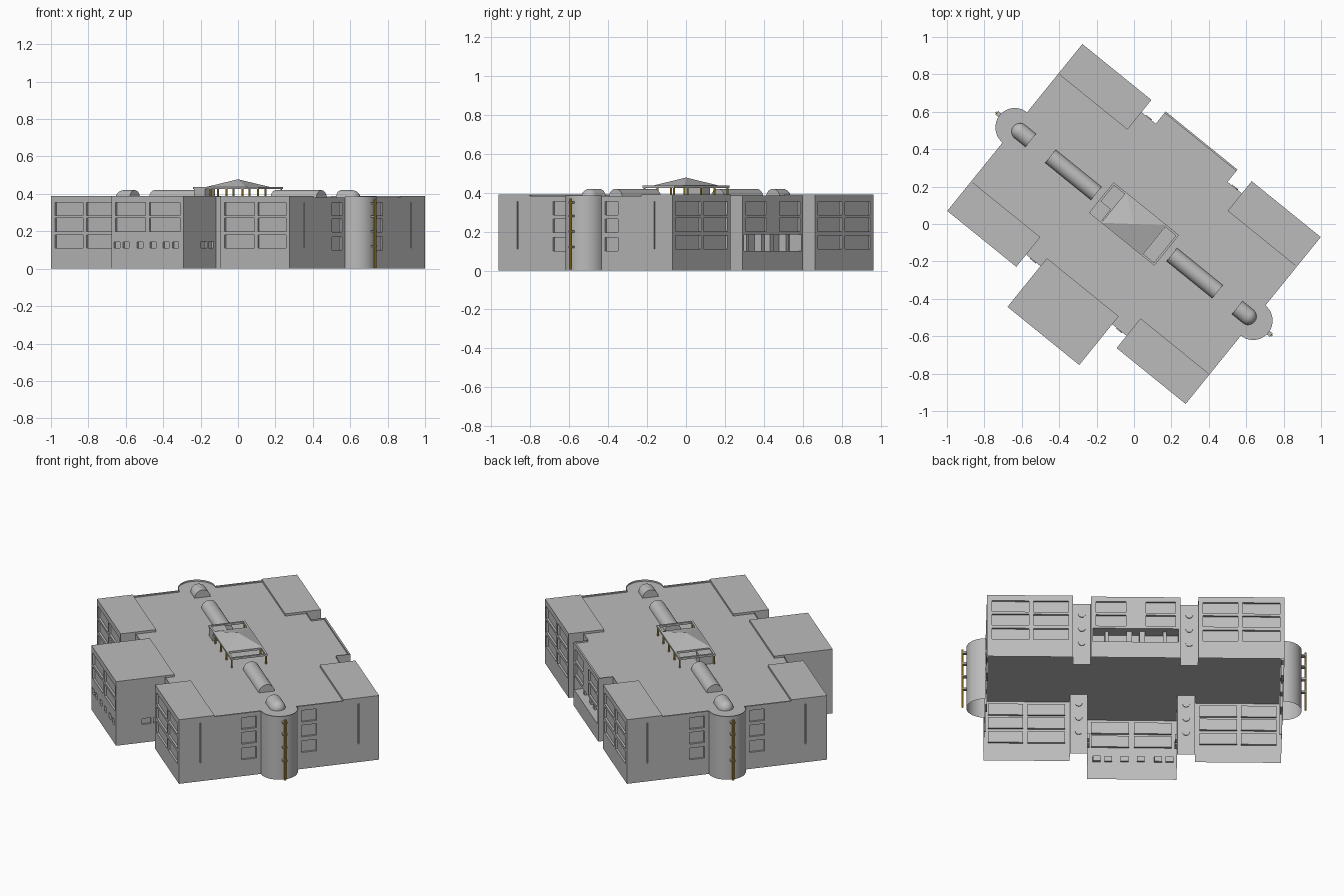
import bpy, bmesh, math
from mathutils import Matrix, Vector

if "Cube" in bpy.data.objects:
    bpy.data.objects.remove(bpy.data.objects["Cube"])

TURN = Matrix.Rotation(math.radians(-39), 4, 'Z')   # whole building is turned in plan
ROOF, TOP = 0.375, 0.39                              # main roof, raised wing roofs
END, WING, MID, NOTCH, BLOCK = 0.82, 0.345, 0.247, 0.49, 0.77
DEEP, STEP, R = 0.574, 0.37, 0.104


def material(name, rgb):
    m = bpy.data.materials.new(name)
    m.use_nodes = True
    m.diffuse_color = (*rgb, 1)
    m.node_tree.nodes["Principled BSDF"].inputs["Base Color"].default_value = (*rgb, 1)
    return m


GREY = material("concrete grey", (0.5, 0.5, 0.5))
YELLOW = material("ochre yellow", (0.62, 0.4, 0.03))


def finish(name, bm, mat=GREY, smooth=False):
    me = bpy.data.meshes.new(name)
    bm.to_mesh(me)
    bm.free()
    me.materials.append(mat)
    ob = bpy.data.objects.new(name, me)
    ob.matrix_world = TURN
    bpy.context.collection.objects.link(ob)
    if smooth:
        bpy.ops.object.select_all(action='DESELECT')
        ob.select_set(True)
        bpy.context.view_layer.objects.active = ob
        bpy.ops.object.shade_smooth_by_angle(angle=math.radians(35))
    return ob


def add_box(bm, lo, hi):
    lo, hi = Vector(lo), Vector(hi)
    m = Matrix.Translation((lo + hi) / 2) @ Matrix.Diagonal((*(hi - lo), 1))
    bmesh.ops.create_cube(bm, size=1, matrix=m)


def add_rod(bm, x, y, z0, z1, r, sides=8):
    bmesh.ops.create_cone(bm, cap_ends=True, segments=sides, radius1=r, radius2=r, depth=z1 - z0,
                          matrix=Matrix.Translation((x, y, (z0 + z1) / 2)))


def add_wall(bm, a, b, top, rects=(), depth=0.012):
    """Wall sheet from a to b with recessed rectangles (s0, s1, z0, z1)."""
    a, b = Vector((*a, 0)), Vector((*b, 0))
    d = (b - a).normalized()
    inward = Vector((-d.y, d.x, 0))

    def quad(*pts):
        bm.faces.new([bm.verts.new(a + d * s + inward * t + Vector((0, 0, z))) for s, z, t in pts])

    ss = sorted({0, (b - a).length, *(s for r in rects for s in r[:2])})
    zs = sorted({0, top, *(z for r in rects for z in r[2:4])})
    for s0, s1 in zip(ss, ss[1:]):
        for z0, z1 in zip(zs, zs[1:]):
            s, z = (s0 + s1) / 2, (z0 + z1) / 2
            if not any(r[0] < s < r[1] and r[2] < z < r[3] for r in rects):
                quad((s0, z0, 0), (s1, z0, 0), (s1, z1, 0), (s0, z1, 0))
    for r in rects:
        t = r[4] if len(r) > 4 else depth
        c = [(r[0], r[2]), (r[1], r[2]), (r[1], r[3]), (r[0], r[3])]
        quad(*[(*p, t) for p in c])
        for p, q in zip(c, c[1:] + c[:1]):
            quad((*p, 0), (*q, 0), (*q, t), (*p, t))


def windows(spans, rows=(0.11, 0.2, 0.285)):
    return [(s0, s1, z, z + 0.07) for s0, s1 in spans for z in rows]


# Outer walls: the right half is listed, then mirrored
wing_win = windows([(0.026, 0.232), (0.256, 0.45)])
slit = 0.12
groove = (slit, slit + 0.006, 0.11, 0.355)
end_rows = (0.1, 0.195, 0.285)
side_win = [(0.15, 0.2, 0.11, 0.145), (0.215, 0.255, 0.11, 0.145)]
half = [
    ((MID, -BLOCK), (MID, -NOTCH), TOP, side_win),
    ((MID, -NOTCH), (WING, -NOTCH), 0.385, []),
    ((WING, -NOTCH), (WING, -DEEP), TOP, []),
    ((WING, -DEEP), (END, -DEEP), TOP, wing_win),
    ((END, -DEEP), (END, -STEP), TOP, [groove]),
    ((END, -STEP), (END, -R), 0.382, windows([(0.155, 0.24)], end_rows)),
    ((END, R), (END, STEP), 0.382, windows([(0.026, 0.111)], end_rows)),
    ((END, STEP), (END, DEEP), TOP, [(0.084, 0.09, 0.11, 0.355)]),
    ((END, DEEP), (WING, DEEP), TOP, wing_win),
    ((WING, DEEP), (WING, NOTCH), TOP, []),
    ((WING, NOTCH), (MID, NOTCH), 0.385, []),
    ((MID, NOTCH), (MID, DEEP), 0.385, []),
]
bm = bmesh.new()
for a, b, top, rects in half:
    add_wall(bm, a, b, top, rects)
    n = (Vector(b) - Vector(a)).length
    add_wall(bm, (-b[0], b[1]), (-a[0], a[1]), top, [(n - r[1], n - r[0], *r[2:]) for r in rects])
# Front block face with small ground-level openings
front = windows([(0.027, 0.233), (0.26, 0.47)], (0.2, 0.285))
front += [(MID + u, MID + u + 0.042, 0.11, 0.142) for u in (-0.23, -0.167, -0.072, 0.018, 0.107, 0.172)]
add_wall(bm, (-MID, -BLOCK), (MID, -BLOCK), TOP, front)
# Back centre face with a deep gallery
back = windows([(0.027, 0.192), (0.302, 0.467)], (0.2, 0.285))
back.append((0.012, 2 * MID - 0.012, 0.1, 0.185, 0.08))
add_wall(bm, (MID, DEEP), (-MID, DEEP), 0.385, back)
finish("outer_walls", bm)

# Gallery piers
bm = bmesh.new()
for u0, u1 in ((-0.05, -0.02), (0.02, 0.05), (-0.17, -0.15), (0.15, 0.17)):
    add_box(bm, (u0, DEEP - 0.08, 0.1), (u1, DEEP - 0.035, 0.185))
finish("gallery_piers", bm)

# Rounded stair towers
arc = [(END + R * math.cos(t), R * math.sin(t))
       for t in (math.pi * (i / 24 - 0.5) for i in range(25))]
bm = bmesh.new()
for k in (1, -1):
    rows = [[bm.verts.new((k * x, y, z)) for x, y in arc] for z in (0, 0.385)]
    for i in range(24):
        bm.faces.new((rows[0][i], rows[0][i + 1], rows[1][i + 1], rows[1][i]))
bmesh.ops.recalc_face_normals(bm, faces=bm.faces)
finish("stair_towers", bm, smooth=True)

# Main roof sheet follows the footprint
right = [(MID, -BLOCK), (MID, -NOTCH), (WING, -NOTCH), (WING, -DEEP), (END, -DEEP)] + arc
right += [(END, DEEP), (WING, DEEP), (WING, NOTCH), (MID, NOTCH), (MID, DEEP)]
outline = right + [(-x, y) for x, y in reversed(right)]
bm = bmesh.new()
bm.faces.new([bm.verts.new((x, y, ROOF)) for x, y in outline])
finish("main_roof", bm)

# Raised roofs over the four wings and the front block
bm = bmesh.new()
for k in (1, -1):
    for j in (1, -1):
        x0, x1 = sorted((k * WING, k * END))
        y0, y1 = sorted((j * STEP, j * DEEP))
        add_box(bm, (x0, y0, ROOF + 0.002), (x1, y1, TOP))
add_box(bm, (-MID, -BLOCK, ROOF + 0.002), (MID, -0.435, TOP))
finish("raised_roofs", bm)

# Low parapet along the back centre and the ends
bm = bmesh.new()
add_box(bm, (-MID, DEEP - 0.01, ROOF), (MID, DEEP, 0.385))
for k in (1, -1):
    for y0, y1 in ((-STEP, -R), (R, STEP)):
        x0, x1 = sorted((k * END, k * (END - 0.01)))
        add_box(bm, (x0, y0, ROOF), (x1, y1, 0.382))
finish("parapets", bm)

# Round portholes in the notches
bm = bmesh.new()
for u in (-0.296, 0.296):
    for v in (-NOTCH, NOTCH):
        for z in (0.14, 0.23, 0.32):
            bmesh.ops.create_cone(bm, cap_ends=True, segments=16, radius1=0.02, radius2=0.02, depth=0.009,
                                  matrix=Matrix.Translation((u, v, z)) @ Matrix.Rotation(math.pi / 2, 4, 'X'))
finish("portholes", bm)


def skylight(name, u0, u1, k, domed):
    """Half-round vault along the ridge, with an optional domed outer end."""
    r, n = 0.045, 16
    prof = [(u0, 1), (u1, 1)]
    if domed:
        prof += [(u1 + r * math.sin(t), math.cos(t)) for t in (i * math.pi / 16 for i in range(1, 8))]
    bm = bmesh.new()
    rings = [[bm.verts.new((k * u, r * s * math.cos(math.pi * i / n), ROOF + r * s * math.sin(math.pi * i / n)))
              for i in range(n + 1)] for u, s in prof]
    for p, q in zip(rings, rings[1:]):
        for i in range(n):
            bm.faces.new((p[i], p[i + 1], q[i + 1], q[i]))
    bm.faces.new(rings[0])
    bm.faces.new(rings[-1])
    bmesh.ops.recalc_face_normals(bm, faces=bm.faces)
    finish(name, bm, smooth=True)


for side, k in (("left", 1), ("right", -1)):
    skylight(side + "_long_skylight", 0.26, 0.575, k, False)
    skylight(side + "_domed_skylight", 0.71, 0.785, k, True)

# Roof pavilion: frame, pyramid, shaft and posts
PU, PV, PI = 0.225, 0.105, 0.14
bm = bmesh.new()
for j in (1, -1):
    y0, y1 = sorted((j * PV, j * (PV - 0.012)))
    add_box(bm, (-PU, y0, 0.425), (PU, y1, 0.437))
    for e in (PU, PI):
        x0, x1 = sorted((j * e, j * (e - 0.012)))
        add_box(bm, (x0, -PV, 0.425), (x1, PV, 0.437))
finish("pavilion_frame", bm)

bm = bmesh.new()
base = [bm.verts.new((x, y, 0.436)) for x, y in ((-PI, -PV), (PI, -PV), (PI, PV), (-PI, PV))]
apex = bm.verts.new((0, 0, 0.478))
bm.faces.new(base[::-1])
for i in range(4):
    bm.faces.new((base[i], base[(i + 1) % 4], apex))
finish("pavilion_pyramid", bm)

bm = bmesh.new()
add_box(bm, (-0.215, -PV + 0.002, ROOF), (-0.145, -0.016, 0.432))
finish("lift_shaft", bm)

bm = bmesh.new()
for u in (-0.218, -0.11, 0, 0.11, 0.218):
    for v in (-0.098, 0.098):
        add_rod(bm, u, v, ROOF, 0.426, 0.005)
finish("pavilion_posts", bm, YELLOW)

# Yellow pipes on the towers with grey brackets
pipes, brackets = bmesh.new(), bmesh.new()
for k in (1, -1):
    add_rod(pipes, k * 0.945, 0, 0.005, 0.37, 0.006)
    x0, x1 = sorted((k * 0.91, k * 0.945))
    for z in (0.12, 0.2, 0.28, 0.35):
        add_box(brackets, (x0, -0.012, z - 0.005), (x1, 0.012, z + 0.005))
finish("tower_pipes", pipes, YELLOW)
finish("pipe_brackets", brackets)
